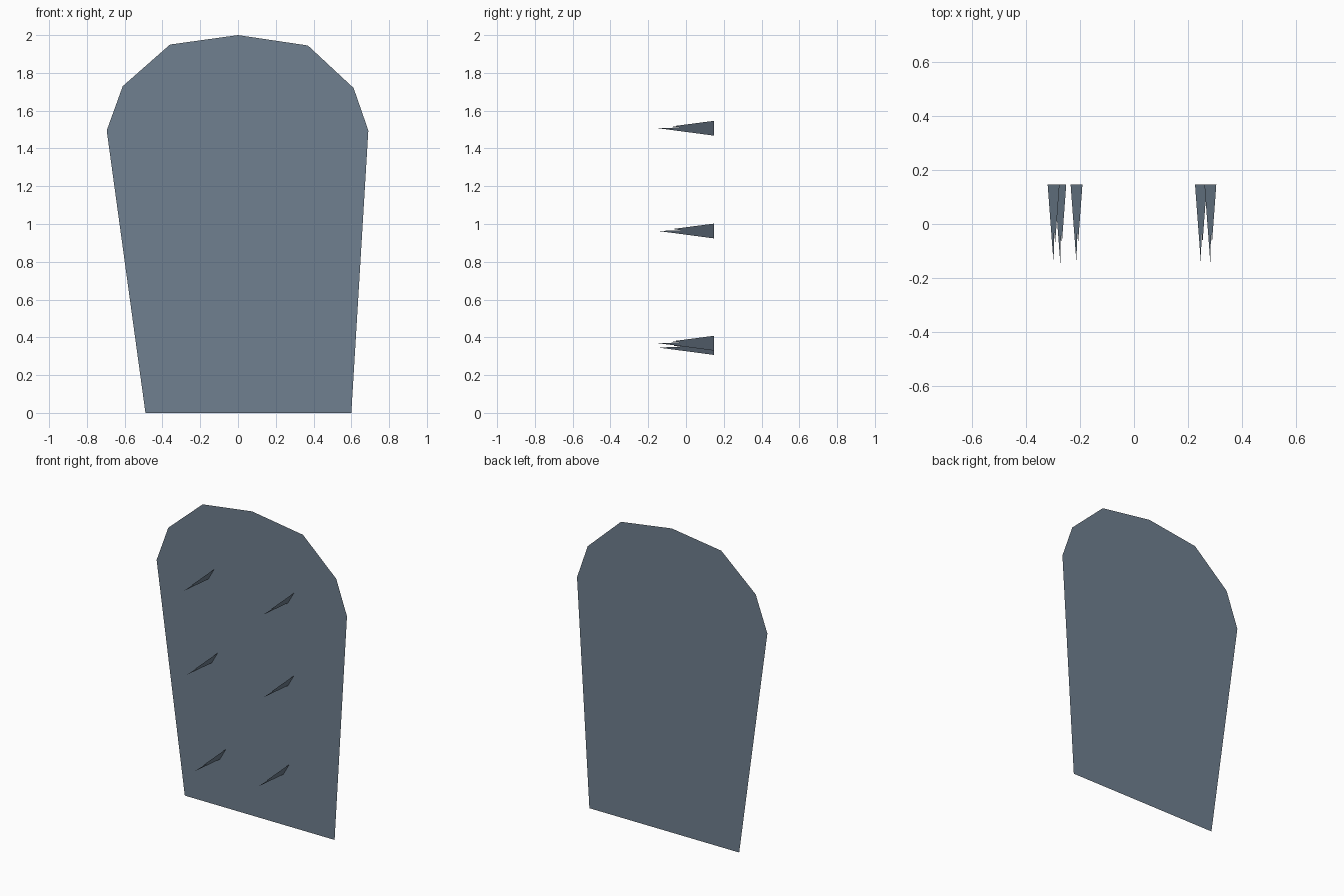
import bpy

if "Cube" in bpy.data.objects:
    bpy.data.objects.remove(bpy.data.objects["Cube"])

mat = bpy.data.materials.new("slate_grey")
mat.diffuse_color = (0.162, 0.216, 0.279, 1.0)
mat.use_nodes = True
mat.node_tree.nodes["Principled BSDF"].inputs["Base Color"].default_value = mat.diffuse_color

BACK = 0.147   # plane of the plate
TIP = -0.147   # front end of the spikes


def flat_part(name, points):
    """One thin flat polygon as its own object."""
    mesh = bpy.data.meshes.new(name)
    mesh.from_pydata(points, [], [tuple(range(len(points)))])
    mesh.materials.append(mat)
    obj = bpy.data.objects.new(name, mesh)
    bpy.context.collection.objects.link(obj)
    return obj


# Plate: paper-thin panel with a rounded, faceted top
outline = [(-0.49, 0), (0.60, 0), (0.69, 1.495), (0.612, 1.72), (0.37, 1.945),
           (0, 2), (-0.36, 1.95), (-0.61, 1.73), (-0.695, 1.495)]
flat_part("back_plate", [(x, BACK, z) for x, z in outline])

# Spikes: slanted flat blades with a small notch below the short upper point
profile = [(-1.0, BACK), (0.0, TIP), (0.1, -0.03), (0.27, -0.07), (1.0, BACK)]
places = [(-0.298, 1.507), (0.283, 1.507), (-0.273, 0.963),
          (0.283, 0.963), (-0.213, 0.346), (0.248, 0.369)]
for i, (cx, cz) in enumerate(places):
    flat_part(f"spike_{i + 1}",
              [(cx + 0.022 * u, y, cz + 0.039 * u) for u, y in profile])
